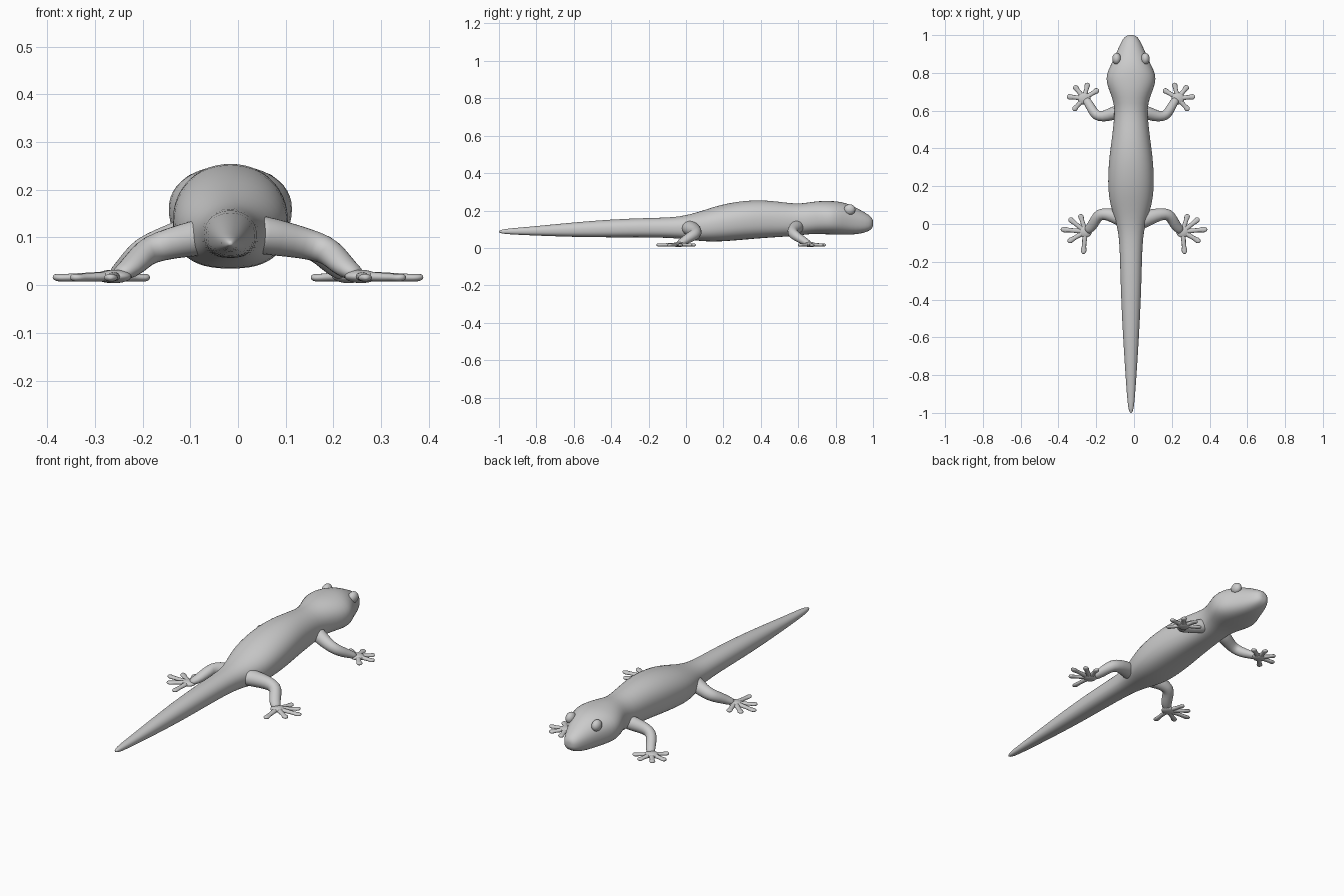
import bpy, bmesh
from math import sin, cos, pi, copysign
from mathutils import Vector

if "Cube" in bpy.data.objects:
    bpy.data.objects.remove(bpy.data.objects["Cube"])

CX = -0.016  # body axis


def finish(name, bm, levels=1):
    bmesh.ops.recalc_face_normals(bm, faces=bm.faces)
    me = bpy.data.meshes.new(name)
    bm.to_mesh(me)
    bm.free()
    for p in me.polygons:
        p.use_smooth = True
    ob = bpy.data.objects.new(name, me)
    bpy.context.collection.objects.link(ob)
    if levels:
        m = ob.modifiers.new("smooth", 'SUBSURF')
        m.levels = m.render_levels = levels
    return ob


def skin(bm, rings):
    """Bridge successive rings of points and cap both ends."""
    vs = [[bm.verts.new(p) for p in r] for r in rings]
    n = len(vs[0])
    for a, b in zip(vs, vs[1:]):
        for i in range(n):
            j = (i + 1) % n
            bm.faces.new((a[i], a[j], b[j], b[i]))
    for r in (vs[0], vs[-1]):
        c = bm.verts.new(sum((v.co for v in r), Vector()) / n)
        for i in range(n):
            bm.faces.new((r[i], r[(i + 1) % n], c))


def tube(bm, pts, n=10):
    """Tapered limb; each point is (x, y, z, side radius, vertical radius)."""
    P = [Vector(p[:3]) for p in pts]
    rings = []
    for k, p in enumerate(pts):
        d = (P[min(k + 1, len(P) - 1)] - P[max(k - 1, 0)]).normalized()
        side = d.cross(Vector((0, 0, 1))).normalized()
        up = side.cross(d)
        rings.append([P[k] + side * cos(2 * pi * i / n) * p[3] + up * sin(2 * pi * i / n) * p[4]
                      for i in range(n)])
    skin(bm, rings)


def ellipsoid(bm, loc, scale):
    r = bmesh.ops.create_uvsphere(bm, u_segments=16, v_segments=10, radius=1)
    for v in r['verts']:
        v.co = Vector(loc) + Vector([a * b for a, b in zip(v.co, scale)])


# Body, head and tail: (y, half width, bottom z, top z)
stations = [
    (1.0, .018, .115, .15), (.99, .036, .097, .168), (.96, .054, .082, .188), (.91, .076, .072, .216),
    (.86, .098, .07, .24), (.81, .124, .07, .25), (.77, .134, .071, .252), (.72, .122, .074, .252),
    (.67, .1, .075, .247), (.61, .086, .067, .236), (.54, .092, .06, .242), (.45, .102, .055, .254),
    (.36, .115, .048, .257), (.27, .122, .04, .248), (.18, .122, .033, .23), (.1, .111, .034, .204),
    (.03, .086, .042, .182), (-.04, .068, .05, .167), (-.12, .06, .055, .162), (-.3, .056, .057, .158),
    (-.5, .048, .056, .146), (-.7, .036, .062, .127), (-.85, .026, .068, .112), (-.95, .018, .073, .104),
    (-.985, .012, .077, .098), (-1.0, .005, .083, .092)]
N = 24
rings = []
for y, w, lo, hi in stations:
    ring = []
    for i in range(N):
        c, s = cos(2 * pi * i / N), sin(2 * pi * i / N)
        e = .95 if s > 0 else .78  # flatter belly
        ring.append((CX + w * copysign(abs(c) ** e, c),
                     y, (lo + hi) / 2 + (hi - lo) / 2 * copysign(abs(s) ** e, s)))
    rings.append(ring)
bm = bmesh.new()
skin(bm, rings)
finish("body", bm)

# Limbs on the right side; the other side is mirrored across its own axis
front_arm = [(.03, .6, .12, .04, .04), (.08, .585, .105, .036, .036), (.13, .568, .09, .03, .03),
             (.168, .572, .075, .029, .028), (.19, .605, .052, .026, .025), (.212, .645, .03, .023, .019),
             (.225, .66, .022, .02, .014)]
hind_leg = [(.02, .01, .11, .05, .045), (.08, .035, .1, .044, .04), (.14, .053, .088, .034, .034),
            (.185, .053, .075, .033, .031), (.205, .02, .057, .03, .028), (.228, -.02, .033, .028, .022),
            (.252, -.038, .022, .022, .015)]
limbs = [
    ("front", CX, front_arm, (.232, .665),
     [(.155, .712), (.212, .747), (.285, .732), (.323, .675), (.29, .602)]),
    ("hind", 0, hind_leg, (.258, -.04),
     [(.285, .052), (.345, .03), (.388, -.028), (.35, -.095), (.268, -.158)])]

for name, axis, path, palm, toes in limbs:
    for side, label in ((1, "right"), (-1, "left")):
        def X(x):
            # front limbs are listed in world x for the right side
            return x if side == 1 else 2 * axis - x
        bm = bmesh.new()
        tube(bm, [(X(p[0]), *p[1:]) for p in path], 12)
        finish(f"{name}_leg_{label}", bm)
        # Foot: flat palm with five padded toes
        bm = bmesh.new()
        ellipsoid(bm, (X(palm[0]), palm[1], .018), (.036, .034, .014))
        a = Vector((X(palm[0]), palm[1]))
        for t in toes:
            b = Vector((X(t[0]), t[1]))
            steps = [(.1, .017, .012, .018), (.45, .0125, .01, .017), (.68, .012, .009, .016),
                     (.84, .0175, .009, .015), (.94, .014, .009, .016), (1.0, .006, .005, .017)]
            tube(bm, [(*a.lerp(b, f), z, w, h) for f, w, h, z in steps], 8)
        finish(f"{name}_foot_{label}", bm)

# Eyes with a raised lid rim
for side, label in ((1, "right"), (-1, "left")):
    bm = bmesh.new()
    ellipsoid(bm, (CX + side * .076, .875, .205), (.024, .032, .029))
    finish(f"eye_{label}", bm, 1)
